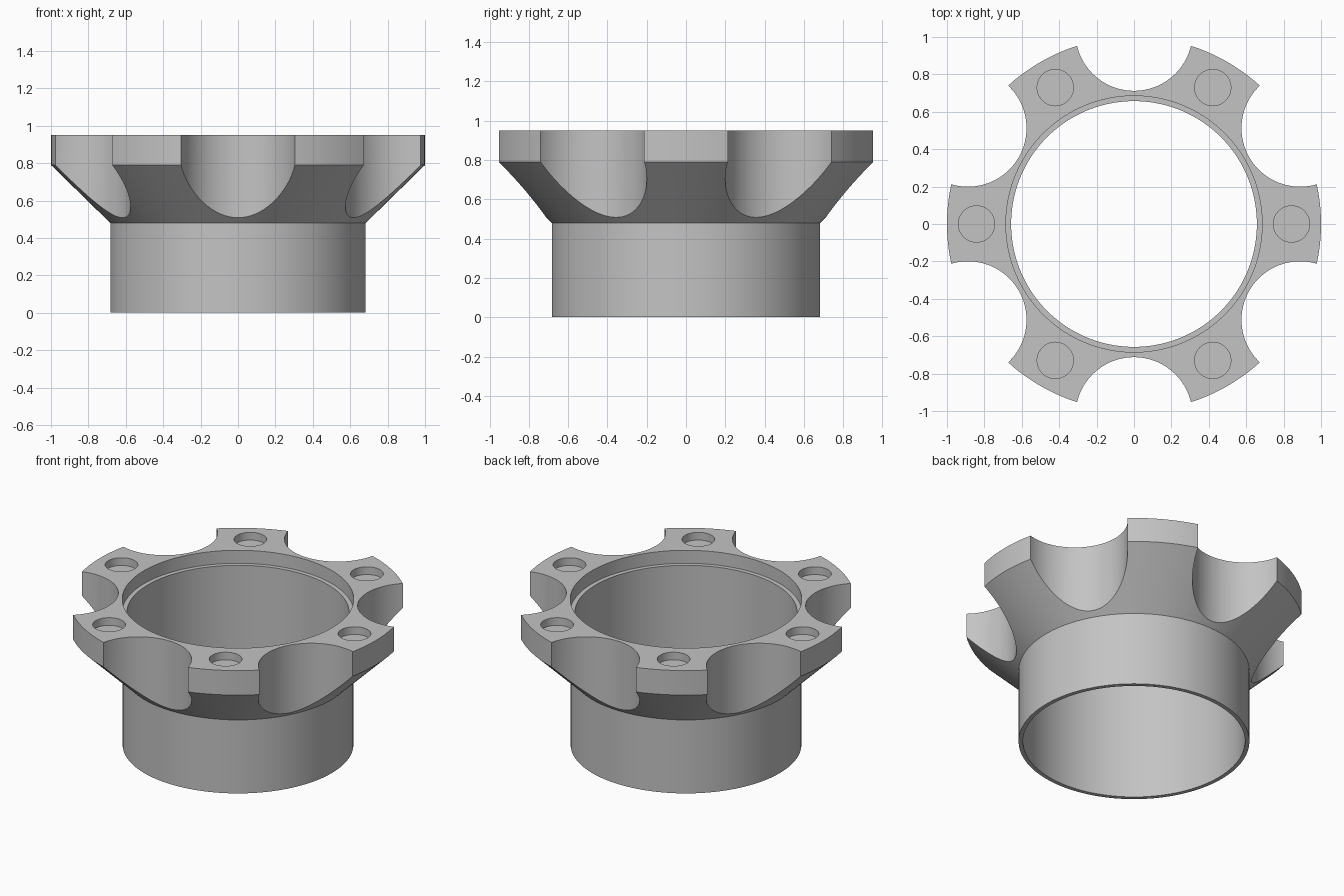
import bpy, bmesh, math

if "Cube" in bpy.data.objects:
    bpy.data.objects.remove(bpy.data.objects["Cube"])

SEG = 144

grey = bpy.data.materials.new("plain_grey")
grey.diffuse_color = (0.55, 0.55, 0.55, 1)
grey.use_nodes = True
grey.node_tree.nodes["Principled BSDF"].inputs["Base Color"].default_value = grey.diffuse_color


def finish(bm, name):
    bmesh.ops.recalc_face_normals(bm, faces=bm.faces)
    mesh = bpy.data.meshes.new(name)
    bm.to_mesh(mesh)
    bm.free()
    obj = bpy.data.objects.new(name, mesh)
    bpy.context.collection.objects.link(obj)
    mesh.materials.append(grey)
    return obj


def lathe(name, profile):
    """Spin a closed (radius, z) profile around the z axis."""
    bm = bmesh.new()
    verts = [bm.verts.new((r, 0, z)) for r, z in profile]
    edges = [bm.edges.new((verts[i - 1], verts[i])) for i in range(len(verts))]
    bmesh.ops.spin(bm, geom=verts + edges, cent=(0, 0, 0), axis=(0, 0, 1),
                   angle=math.tau, steps=SEG, use_duplicate=False)
    bmesh.ops.remove_doubles(bm, verts=bm.verts, dist=1e-4)
    return finish(bm, name)


def ring_of_cylinders(name, dist, start, radius, z0, z1, sides):
    """Six upright cylinders spaced evenly around the z axis."""
    bm = bmesh.new()
    for i in range(6):
        a = start + i * math.tau / 6
        made = bmesh.ops.create_cone(bm, cap_ends=True, segments=sides,
                                     radius1=radius, radius2=radius, depth=z1 - z0)
        bmesh.ops.translate(bm, verts=made["verts"],
                            vec=(dist * math.cos(a), dist * math.sin(a), (z0 + z1) / 2))
    obj = finish(bm, name)
    obj.hide_render = True
    return obj


# Hollow collar, flared flange and stepped seat in the bore
hub = lathe("flanged_collar", [
    (0.657, 0.0), (0.683, 0.0), (0.683, 0.48), (1.0, 0.79),
    (1.0, 0.95), (0.685, 0.95), (0.685, 0.865), (0.657, 0.865)])

# Scallops between the arms, and a shallow round pocket on each arm
cutters = [
    ring_of_cylinders("scallop_cutter", 1.025, math.pi / 6, 0.313, 0.3, 1.2, 96),
    ring_of_cylinders("pocket_cutter", 0.842, 0, 0.097, 0.90, 1.1, 48),
]
bpy.context.view_layer.objects.active = hub
for cutter in cutters:
    mod = hub.modifiers.new(cutter.name, 'BOOLEAN')
    mod.operation = 'DIFFERENCE'
    mod.solver = 'EXACT'
    mod.object = cutter
    bpy.ops.object.modifier_apply(modifier=mod.name)
for cutter in cutters:
    bpy.data.objects.remove(cutter, do_unlink=True)

# Smooth walls with crisp rims
bpy.ops.object.select_all(action='DESELECT')
hub.select_set(True)
bpy.ops.object.shade_smooth_by_angle(angle=math.radians(25))
